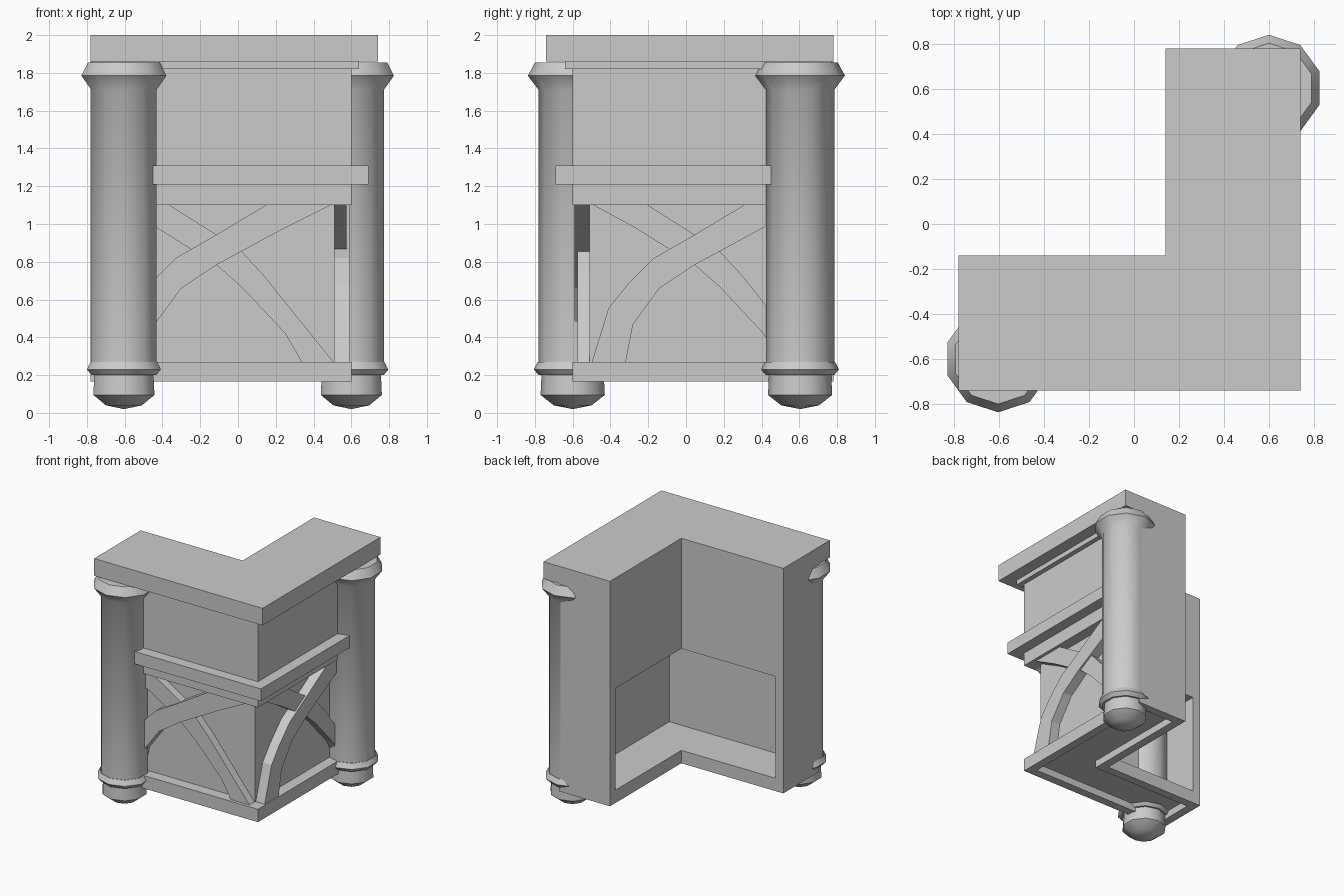
import bpy
import bmesh
import math
from mathutils import Vector

cube = bpy.data.objects.get("Cube")
if cube:
    bpy.data.objects.remove(cube, do_unlink=True)

# Single plain grey for everything
grey = bpy.data.materials.new("plain grey")
grey.use_nodes = True
COLOUR = (0.6, 0.6, 0.6, 1.0)
grey.diffuse_color = COLOUR
grey.node_tree.nodes["Principled BSDF"].inputs["Base Color"].default_value = COLOUR


def finish(name, bm):
    bmesh.ops.recalc_face_normals(bm, faces=bm.faces)
    mesh = bpy.data.meshes.new(name)
    bm.to_mesh(mesh)
    bm.free()
    mesh.materials.append(grey)
    obj = bpy.data.objects.new(name, mesh)
    bpy.context.collection.objects.link(obj)
    return obj


def prism(points, offset):
    """Extrude a flat outline; returns the bmesh and its first face."""
    bm = bmesh.new()
    base = bm.faces.new([bm.verts.new(p) for p in points])
    top = bmesh.ops.extrude_face_region(bm, geom=[base], use_keep_orig=True)["geom"]
    moved = [v for v in top if isinstance(v, bmesh.types.BMVert)]
    bmesh.ops.translate(bm, verts=moved, vec=Vector(offset))
    return bm, base


def corner(name, outer, inner, end, z0, z1, recess=None):
    """L-shaped slab around the corner, optionally hollowed from below."""
    outline = [(-end, -outer), (outer, -outer), (outer, end),
               (inner, end), (inner, -inner), (-end, -inner)]
    bm, base = prism([(x, y, z0) for x, y in outline], (0, 0, z1 - z0))
    if recess:
        bmesh.ops.recalc_face_normals(bm, faces=bm.faces)
        rim, depth = recess
        bmesh.ops.inset_region(bm, faces=[base], thickness=rim, use_even_offset=True)
        pit = bmesh.ops.extrude_face_region(bm, geom=[base])["geom"]
        bmesh.ops.delete(bm, geom=[base] if base.is_valid else [], context="FACES_ONLY")
        lifted = [v for v in pit if isinstance(v, bmesh.types.BMVert)]
        bmesh.ops.translate(bm, verts=lifted, vec=(0, 0, depth))
    return finish(name, bm)


# Slabs, wall and mouldings
corner("counter_top", 0.74, 0.14, 0.78, 1.86, 2.0)
corner("top_trim", 0.64, 0.145, 0.77, 1.82, 1.86)
corner("upper_wall", 0.60, 0.14, 0.78, 1.10, 1.86)
corner("middle_moulding", 0.69, 0.50, 0.45, 1.21, 1.31)
corner("lower_panel", 0.51, 0.50, 0.74, 0.25, 1.12)
corner("bottom_shelf", 0.60, 0.14, 0.78, 0.165, 0.27, recess=(0.07, 0.06))

# Panels closing the two ends
for name, swap in (("right_end_panel", False), ("back_end_panel", True)):
    outline = [(-0.78, -0.60), (-0.71, -0.60), (-0.71, -0.14), (-0.78, -0.14)]
    if swap:
        outline = [(-y, -x) for x, y in outline]
    bm, _ = prism([(x, y, 0.165) for x, y in outline], (0, 0, 0.96))
    finish(name, bm)

# Ten-sided turned columns: foot, base ring, shaft, capital
PROFILE = [(0.10, 0.04), (0.17, 0.095), (0.165, 0.20), (0.18, 0.20),
           (0.206, 0.23), (0.185, 0.27), (0.181, 0.27), (0.181, 1.71),
           (0.237, 1.785), (0.20, 1.855)]
SIDES = 10


def column(name, cx, cy):
    bm = bmesh.new()
    rings = []
    for r, z in PROFILE:
        ring = []
        for i in range(SIDES):
            a = math.pi / 2 + math.tau * i / SIDES
            ring.append(bm.verts.new((cx + r * math.cos(a), cy + r * math.sin(a), z)))
        rings.append(ring)
    for low, high in zip(rings, rings[1:]):
        for i in range(SIDES):
            j = (i + 1) % SIDES
            bm.faces.new((low[i], low[j], high[j], high[i]))
    bm.faces.new(rings[-1])
    tip = bm.verts.new((cx, cy, 0.02))
    for i in range(SIDES):
        bm.faces.new((rings[0][i], tip, rings[0][(i + 1) % SIDES]))
    obj = finish(name, bm)
    bpy.ops.object.select_all(action="DESELECT")
    obj.select_set(True)
    bpy.context.view_layer.objects.active = obj
    bpy.ops.object.shade_smooth_by_angle(angle=math.radians(38))


column("front_column", -0.604, -0.60)
column("back_column", 0.60, 0.604)

# Crossing curved braces, repeated on both outer sides
RISING = [(-0.66, 0.265), (-0.57, 0.555), (-0.47, 0.68), (-0.33, 0.82),
          (-0.12, 0.94), (0.155, 1.105), (0.50, 1.105), (0.24, 0.975),
          (-0.12, 0.78), (-0.30, 0.66), (-0.44, 0.47), (-0.48, 0.265)]
FALLING = [(-0.37, 1.105), (0.01, 0.865), (0.135, 0.73), (0.275, 0.555),
           (0.51, 0.265), (0.34, 0.265), (0.25, 0.42), (0.02, 0.665),
           (-0.11, 0.78), (-0.43, 0.98), (-0.66, 1.105)]
BACK = 0.505
for name, outline, depth in (("rising_brace", RISING, 0.085),
                             ("falling_brace", FALLING, 0.07)):
    bm, _ = prism([(u, -BACK, z) for u, z in outline], (0, -depth, 0))
    finish("front_" + name, bm)
    bm, _ = prism([(BACK, u + 0.16, z) for u, z in outline], (depth, 0, 0))
    finish("side_" + name, bm)
